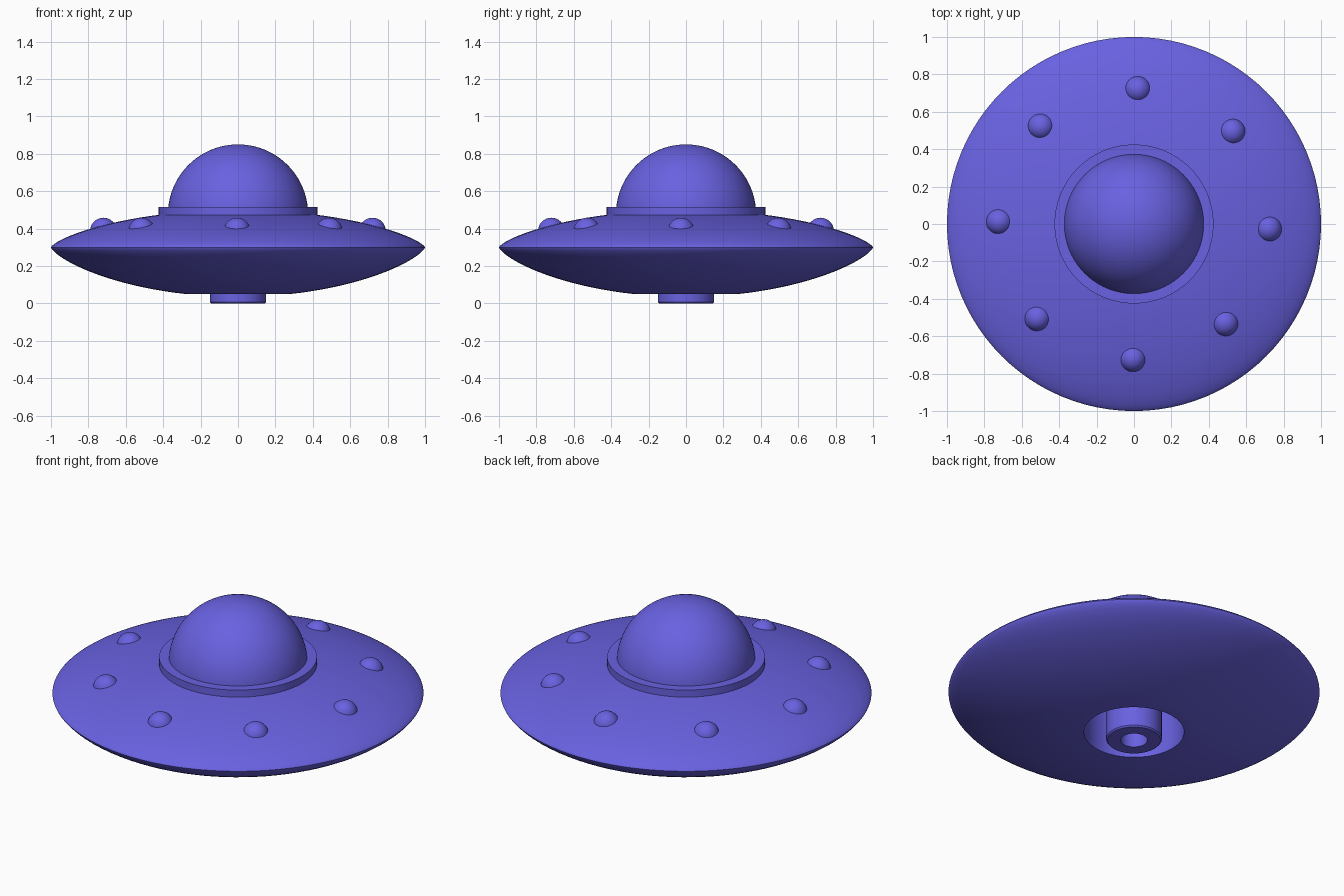
import bpy, math

if "Cube" in bpy.data.objects:
    bpy.data.objects.remove(bpy.data.objects["Cube"])

# One flat colour for the whole craft
paint = bpy.data.materials.new("violet_blue")
paint.diffuse_color = (0.14, 0.12, 0.75, 1)
paint.use_nodes = True
paint.node_tree.nodes["Principled BSDF"].inputs["Base Color"].default_value = paint.diffuse_color


def finish(obj, name, angle=35):
    obj.name = name
    obj.data.materials.append(paint)
    bpy.ops.object.select_all(action='DESELECT')
    obj.select_set(True)
    bpy.context.view_layer.objects.active = obj
    bpy.ops.object.shade_smooth_by_angle(angle=math.radians(angle))
    return obj


def lathe(name, profile, segments=96, closed=False):
    """Spin an (r, z) profile, listed from bottom to top on the outside, around z."""
    verts, rings, faces = [], [], []
    for r, z in profile:
        n = 1 if r < 1e-6 else segments
        rings.append(range(len(verts), len(verts) + n))
        for i in range(n):
            a = 2 * math.pi * i / segments
            verts.append((r * math.cos(a), r * math.sin(a), z))
    pairs = list(zip(rings, rings[1:]))
    if closed:
        pairs.append((rings[-1], rings[0]))
    for lo, hi in pairs:
        for i in range(segments):
            j = (i + 1) % segments
            quad = [lo[i % len(lo)], lo[j % len(lo)], hi[j % len(hi)], hi[i % len(hi)]]
            faces.append(list(dict.fromkeys(quad)))
    mesh = bpy.data.meshes.new(name)
    mesh.from_pydata(verts, [], faces)
    mesh.update()
    obj = bpy.data.objects.new(name, mesh)
    bpy.context.collection.objects.link(obj)
    return finish(obj, name)


RIM_Z = 0.30


def hull_curve(r, height):
    return RIM_Z + height * (1 - r * r) ** 0.72


# Saucer hull: recess in the belly, curved underside, thin rim, curved top
steps = 20
recess = [(0.0, 0.36), (0.27, 0.36), (0.27, 0.05)]
ease = [math.sin(math.pi / 2 * i / steps) for i in range(steps + 1)]
under = [(0.28 + 0.72 * t, hull_curve(0.28 + 0.72 * t, -0.265)) for t in ease]
upper = [(0.30 + 0.70 * t, hull_curve(0.30 + 0.70 * t, 0.20)) for t in reversed(ease[:-1])]
lathe("saucer_hull", recess + under + upper + [(0.0, 0.48)])

# Collar under the dome
lathe("dome_collar", [(0.0, 0.45), (0.425, 0.45), (0.425, 0.515), (0.0, 0.515)])

# Cockpit dome
arc = [math.pi / 2 * i / 20 for i in range(20)]
lathe("cockpit_dome", [(0.375 * math.cos(a), 0.475 + 0.375 * math.sin(a)) for a in arc] + [(0, 0.85)])

# Hollow thruster tube in the belly recess
lathe("thruster_tube", [(0.072, 0.37), (0.072, 0.0), (0.143, 0.0), (0.15, 0.008), (0.15, 0.37)],
      64, closed=True)

# Ring of eight round lamps on the upper hull
for i in range(8):
    a = math.radians(-47.4 + 45.28 * i)
    bpy.ops.mesh.primitive_uv_sphere_add(segments=32, ring_count=16, radius=0.071,
        location=(0.72 * math.cos(a), 0.72 * math.sin(a), 0.387))
    finish(bpy.context.object, f"hull_lamp_{i + 1}")
